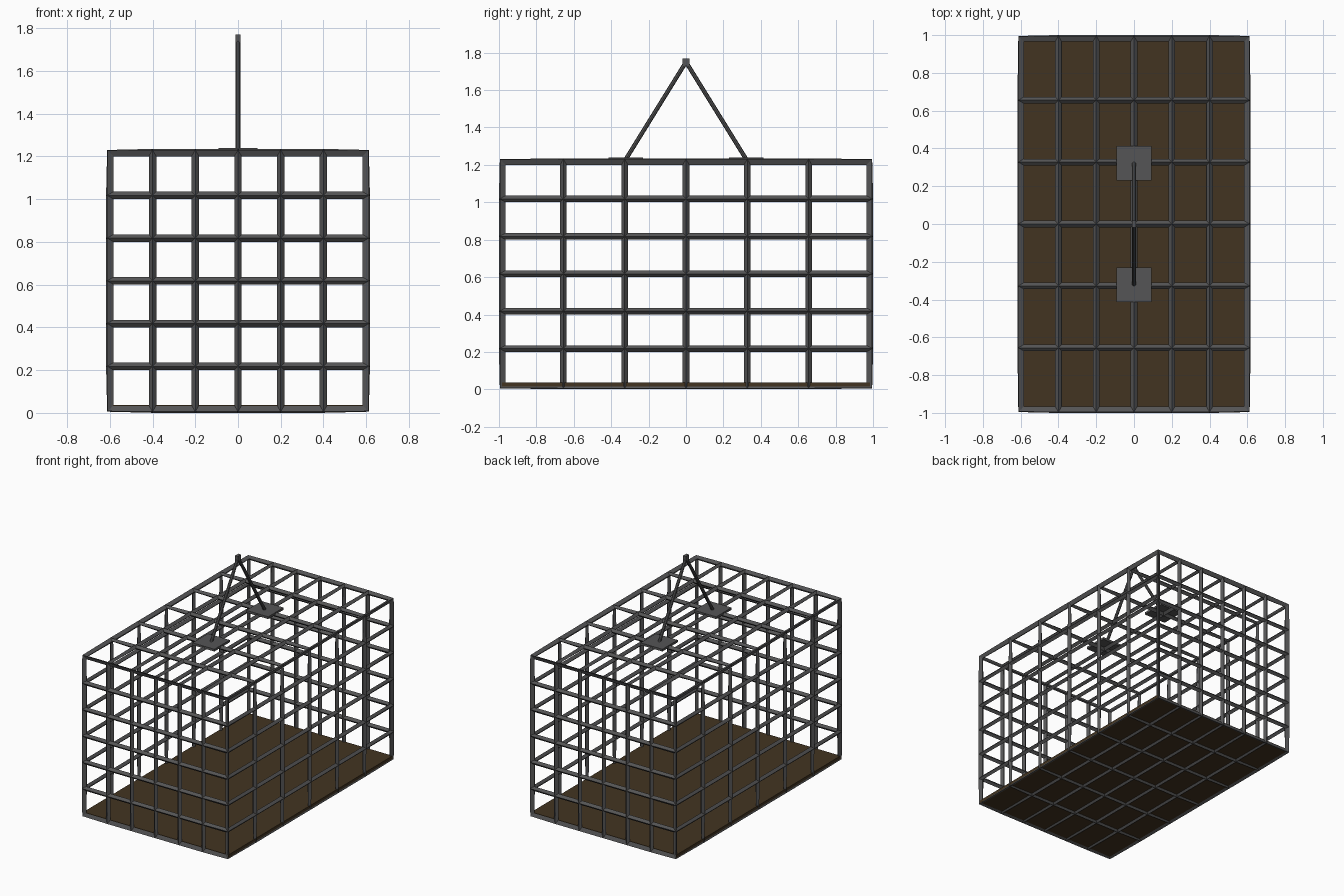
import bpy, bmesh, math
from mathutils import Vector

if "Cube" in bpy.data.objects:
    bpy.data.objects.remove(bpy.data.objects["Cube"])


def material(name, rgb):
    m = bpy.data.materials.new(name)
    m.diffuse_color = (*rgb, 1)
    m.use_nodes = True
    m.node_tree.nodes["Principled BSDF"].inputs["Base Color"].default_value = m.diffuse_color
    return m


STEEL = material("dark steel", (0.09, 0.09, 0.092))
WOOD = material("brown wood", (0.055, 0.034, 0.015))

HX, HY, Z0, Z1 = 0.60, 0.983, 0.018, 1.218   # cage centre lines
BAR = 0.035                                  # bar thickness


def add(name, bm, mat):
    me = bpy.data.meshes.new(name)
    bm.to_mesh(me)
    bm.free()
    me.materials.append(mat)
    ob = bpy.data.objects.new(name, me)
    bpy.context.collection.objects.link(ob)
    return ob


def box_mesh(x, y, za, zb):
    bm = bmesh.new()
    bmesh.ops.create_cube(bm, size=2)
    for v in bm.verts:
        v.co = (v.co.x * x, v.co.y * y, za if v.co.z < 0 else zb)
    return bm


# Cage: a box split 6 x 6 x 6, turned into bars
bm = box_mesh(HX, HY, Z0, Z1)
bmesh.ops.subdivide_edges(bm, edges=bm.edges[:], cuts=5, use_grid_fill=True)
cage = add("cage_bars", bm, STEEL)
wire = cage.modifiers.new("bars", 'WIREFRAME')
wire.thickness = BAR
wire.use_even_offset = True

# Wooden floor
add("floor_board", box_mesh(0.608, 0.984, 0.014, 0.036), WOOD)

# Lifting plates and slanted rods
for side, label in ((-1, "front"), (1, "back")):
    plate = add(label + "_lifting_plate", box_mesh(0.092, 0.092, 1.222, 1.239), STEEL)
    plate.location.y = side * 0.322

    a, b = Vector((0, side * 0.322, 1.23)), Vector((0, 0, 1.75))
    d = b - a
    bm = bmesh.new()
    bmesh.ops.create_cone(bm, cap_ends=True, segments=8, radius1=0.0115,
                          radius2=0.0115, depth=d.length)
    rod = add(label + "_lifting_rod", bm, STEEL)
    rod.location = (a + b) / 2
    rod.rotation_euler = d.to_track_quat('Z', 'Y').to_euler()

# Block joining the rods at the top
add("top_joint", box_mesh(0.0115, 0.019, 1.73, 1.77), STEEL)
